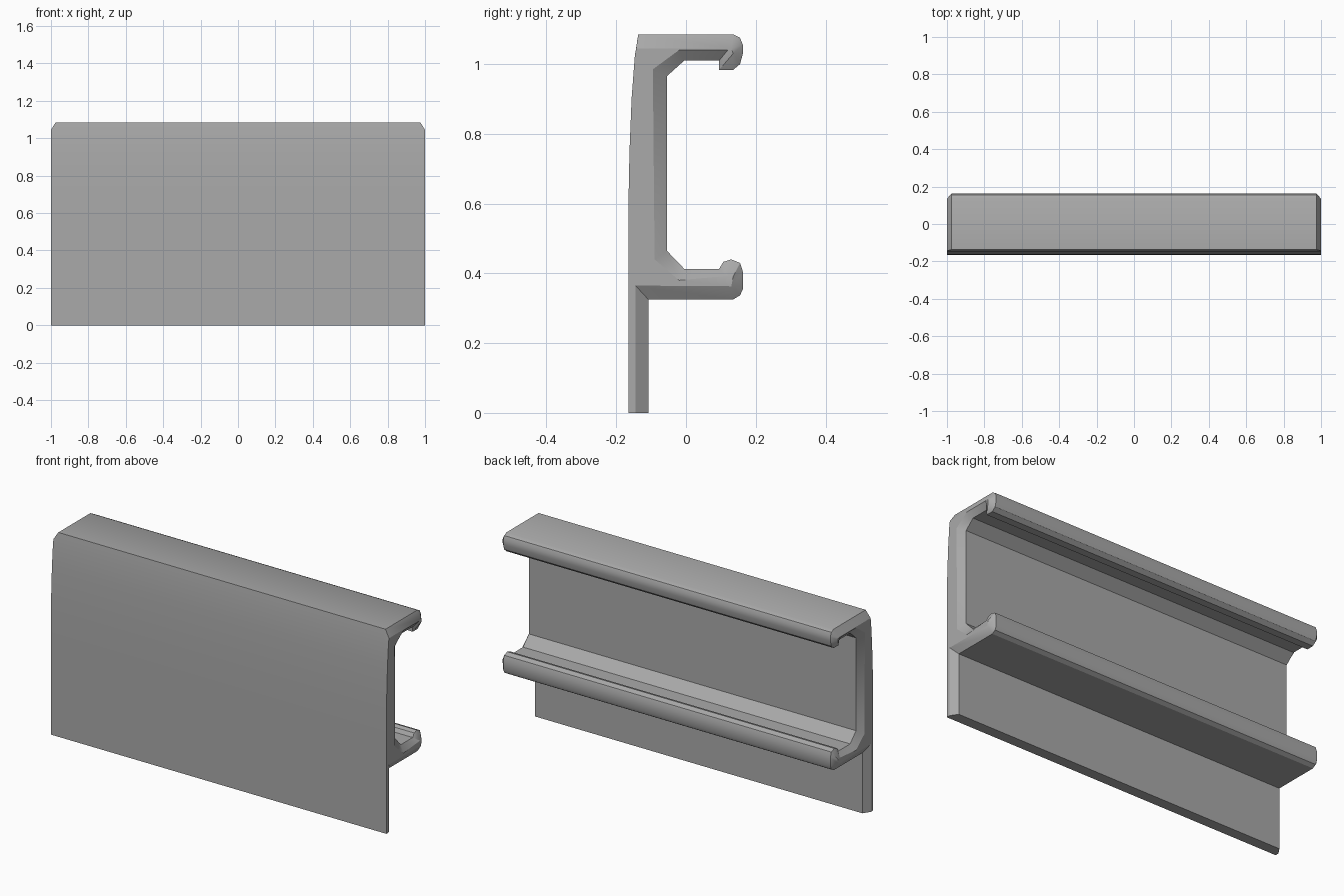
import bpy
import bmesh
from math import radians

default_cube = bpy.data.objects.get("Cube")
if default_cube:
    bpy.data.objects.remove(default_cube, do_unlink=True)

# Half length of the rail at its end ridge, and where the end chamfer starts
RIDGE_X = 1.0
CHAMFER_X = 0.975

# Front face: straight below, curving gently back towards the top
front = [(-.165, 0), (-.165, .6), (-.162, .75), (-.156, .9), (-.147, 1.02)]

# Each entry pairs a point on the end ridge with the section points around it
section = [(point, [point]) for point in front]
section += [
    # top arm and its hooked lip
    ((-.143, 1.045), [(-.137, 1.085)]),
    ((.13, 1.045), [(.135, 1.085), (.155, 1.075), (.163, 1.055)]),
    ((.135, 1.03), [(.163, 1.03), (.155, 1), (.135, .983), (.095, .983)]),
    ((.12, 1.04), [(.095, 1.01)]),
    ((-.02, 1.04), [(-.005, 1.01)]),
    # inner wall of the channel
    ((-.095, .985), [(-.055, .965)]),
    ((-.09, .44), [(-.055, .465)]),
    # lower arm and its rounded lip
    ((-.02, .38), [(-.005, .413)]),
    ((.12, .393), [(.095, .413), (.107, .433), (.13, .44)]),
    ((.135, .39), [(.155, .43), (.163, .405)]),
    ((.13, .363), [(.163, .355), (.155, .337), (.135, .325)]),
    # thin skirt
    ((-.145, .365), [(-.108, .325)]),
    ((-.145, 0), [(-.108, 0)]),
]


def add_end(bm, side):
    """Make one chamfered end and return its ring of section vertices."""
    ridge, ring, owner = [], [], []
    for (ry, rz), points in section:
        tip = bm.verts.new((side * RIDGE_X, ry, rz))
        ridge.append(tip)
        for y, z in points:
            ring.append(bm.verts.new((side * CHAMFER_X, y, z)))
            owner.append(tip)
    bm.faces.new(ridge)
    for i in range(len(ring)):
        a, b = owner[i - 1], owner[i]
        corners = [ring[i - 1], ring[i], b]
        if a is not b:
            corners.append(a)
        bm.faces.new(corners)
    return ring


def build_rail(name, material):
    """Join two mirrored ends with long strips to form the rail."""
    bm = bmesh.new()
    right = add_end(bm, -1)
    left = add_end(bm, 1)
    for i in range(len(left)):
        bm.faces.new([right[i - 1], right[i], left[i], left[i - 1]])
    bmesh.ops.recalc_face_normals(bm, faces=bm.faces[:])
    # Split the concave end caps cleanly
    caps = [face for face in bm.faces if len(face.verts) > 4]
    bmesh.ops.triangulate(bm, faces=caps)
    mesh = bpy.data.meshes.new(name)
    bm.to_mesh(mesh)
    bm.free()
    mesh.materials.append(material)
    rail = bpy.data.objects.new(name, mesh)
    bpy.context.collection.objects.link(rail)
    return rail


# Single plain grey finish
grey = bpy.data.materials.new("plain_grey")
grey.use_nodes = True
colour = (.4, .4, .4, 1)
grey.diffuse_color = colour
grey.node_tree.nodes["Principled BSDF"].inputs["Base Color"].default_value = colour

rail = build_rail("channel_rail", grey)
bpy.ops.object.select_all(action="DESELECT")
rail.select_set(True)
bpy.context.view_layer.objects.active = rail
bpy.ops.object.shade_smooth_by_angle(angle=radians(30))
